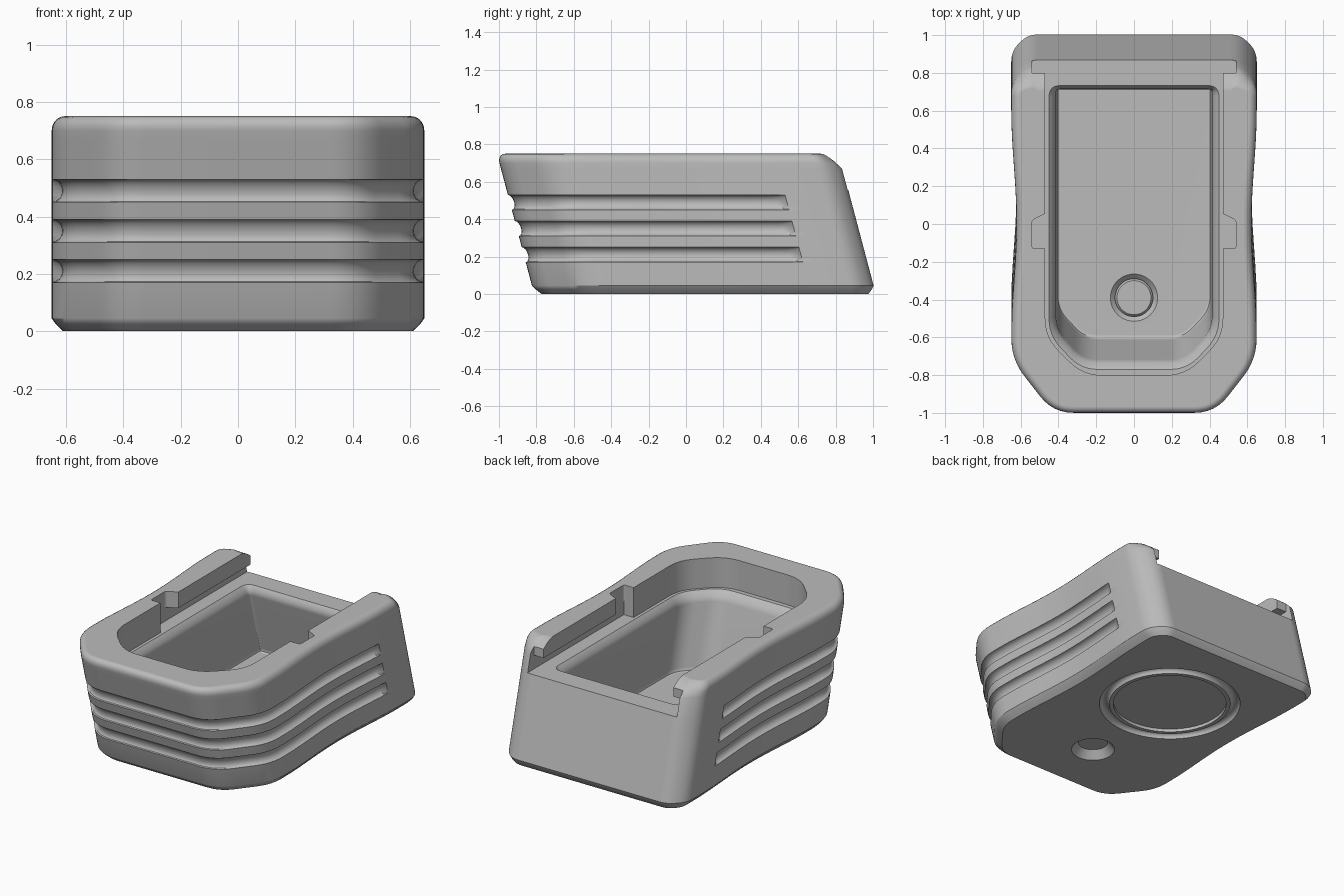
import bpy, bmesh, math
from mathutils import Vector

old = bpy.data.objects.get("Cube")
if old:
    bpy.data.objects.remove(old, do_unlink=True)

grey = bpy.data.materials.new("plain grey")
grey.use_nodes = True
grey.diffuse_color = (0.5, 0.5, 0.5, 1)
grey.node_tree.nodes["Principled BSDF"].inputs["Base Color"].default_value = (0.5, 0.5, 0.5, 1)

SHEAR = -0.265      # forward lean of the whole body
FLOOR = 0.555       # floor of the upper slot


def outline(half, steps=6):
    """Mirror (x, y, rounding) corners listed front to back and round them."""
    full = half + [(-x, y, r) for x, y, r in reversed(half)]
    points = []
    for i, (x, y, r) in enumerate(full):
        p = Vector((x, y))
        if not r:
            points.append(p)
            continue
        before = Vector(full[i - 1][:2]) - p
        after = Vector(full[(i + 1) % len(full)][:2]) - p
        a, b = p + before.normalized() * r, p + after.normalized() * r
        for k in range(steps + 1):
            t = k / steps
            points.append(a * (1 - t) ** 2 + p * 2 * t * (1 - t) + b * t * t)
    return points


def loft(name, points, layers, shear=0.0, inset=lambda p, n, z, d, g: d):
    """Stack inset copies of an outline; layers are (z, inset, groove)."""
    normals = []
    for i, p in enumerate(points):
        tangent = ((p - points[i - 1]).normalized()
                   + (points[(i + 1) % len(points)] - p).normalized()).normalized()
        normals.append(Vector((tangent.y, -tangent.x)))
    bm = bmesh.new()
    rings = []
    for z, d, g in layers:
        ring = []
        for p, n in zip(points, normals):
            q = p - n * inset(p, n, z, d, g)
            ring.append(bm.verts.new((q.x, q.y + shear * z, z)))
        rings.append(ring)
    for low, high in zip(rings, rings[1:]):
        for i in range(len(low)):
            j = (i + 1) % len(low)
            bm.faces.new((low[i], low[j], high[j], high[i]))
    bm.faces.new(list(reversed(rings[0])))
    bm.faces.new(rings[-1])
    mesh = bpy.data.meshes.new(name)
    bm.to_mesh(mesh)
    bm.free()
    ob = bpy.data.objects.new(name, mesh)
    bpy.context.collection.objects.link(ob)
    return ob


def prism(name, half, low, high):
    return loft(name, outline(half), [(low, 0, 0), (high, 0, 0)])


def disc(name, y, r1, r2, low, high):
    bpy.ops.mesh.primitive_cone_add(vertices=48, radius1=r1, radius2=r2, depth=high - low,
                                    location=(0, y, (low + high) / 2))
    bpy.context.object.name = name
    return bpy.context.object


# Body: waisted outline, chamfered corners
sides = []
for y in [-0.3 + 0.1 * i for i in range(10)] + [0.64, 0.67, 0.74, 0.8]:
    waist = math.sin(math.pi * (y + 0.42) / 1.22)
    sides.append((0.65 - 0.028 * waist * waist, y, 0))
body_outline = outline([(0.43, -0.812, 0.11), (0.65, -0.53, 0.11)] + sides
                       + [(0.65, 0.93, 0.06), (0.56, 1.015, 0.05)])

# Layers: bottom chamfer, three finger grooves, rounded top
layers = [(0, 0.04, 0), (0.025, 0.014, 0), (0.045, 0, 0)]
for centre in (0.21, 0.35, 0.49):
    for i in range(9):
        a = math.pi * i / 8
        layers.append((centre - 0.04 * math.cos(a), 0, 0.036 * math.sin(a)))
layers.append((0.67, 0, 0))
for i in range(6):
    a = math.pi / 2 * i / 5
    layers.append((0.7 + 0.05 * math.sin(a), 0.045 * (1 - math.cos(a)), 0))


def body_inset(p, n, z, d, g):
    reach = min(1, max(0, (0.67 - p.y) / 0.04))         # grooves stop before the back
    shallow = 1 - 0.35 * max(0, -n.y)                   # shallower across the front
    back = 0.85 * max(0, n.y) ** 2 * max(0, z - 0.67)   # chamfer on the top back edge
    return d + back + g * reach * shallow


body = loft("base_pad_body", body_outline, layers, SHEAR, body_inset)

# Upper slot, side undercuts, entry notches and open back
cutters = [
    prism("slot_cutter", [(0.27, -0.8, 0.1), (0.47, -0.6, 0.1), (0.47, 1.2, 0)], FLOOR, 0.9),
    prism("undercut_cutter", [(0.54, -0.13, 0), (0.54, 1.21, 0)], FLOOR, 0.645),
    prism("notch_cutter", [(0.54, -0.13, 0.015), (0.54, 0.02, 0.015), (0.46, 0.06, 0)], FLOOR, 0.91),
    prism("back_cutter", [(0.54, 0.8, 0), (0.54, 1.22, 0)], FLOOR, 0.92),
]

# Deep pocket with a rounded rim and floor
pocket = outline([(0.28, -0.623, 0.09), (0.45, -0.443, 0.09), (0.45, 0.88, 0.06)])
cutters.append(loft("pocket_cutter", pocket,
                    [(0.09, 0.06, 0), (0.097, 0.047, 0), (0.115, 0.04, 0), (0.495, 0.037, 0),
                     (0.525, 0.026, 0), (0.545, 0.01, 0), (FLOOR, 0, 0), (0.58, 0, 0)], SHEAR))

# Hole flared at both ends, and a ring groove with a shallow disc underneath
cutters.append(disc("hole_cutter", -0.39, 0.1, 0.1, -0.1, 0.2))
cutters.append(disc("upper_flare_cutter", -0.39, 0.095, 0.135, 0.06, 0.1))
cutters.append(disc("lower_flare_cutter", -0.39, 0.14, 0.09, -0.01, 0.05))
cutters.append(disc("underside_disc_cutter", 0.34, 0.345, 0.345, -0.05, 0.02))
bpy.ops.mesh.primitive_torus_add(major_segments=64, minor_segments=16, major_radius=0.4,
                                 minor_radius=0.03, location=(0, 0.34, 0))
cutters.append(bpy.context.object)

bpy.ops.object.select_all(action="DESELECT")
bpy.context.view_layer.objects.active = body
body.select_set(True)
for cutter in cutters:
    cutter.hide_render = True
    mod = body.modifiers.new("cut", "BOOLEAN")
    mod.operation = "DIFFERENCE"
    mod.solver = "EXACT"
    mod.object = cutter
    bpy.ops.object.modifier_apply(modifier=mod.name)
    bpy.data.objects.remove(cutter, do_unlink=True)

# Finish
body.data.materials.clear()
body.data.materials.append(grey)
for poly in body.data.polygons:
    poly.material_index = 0
bpy.ops.object.shade_smooth_by_angle(angle=math.radians(32))
weighted = body.modifiers.new("weighted_normals", "WEIGHTED_NORMAL")
weighted.keep_sharp = True
